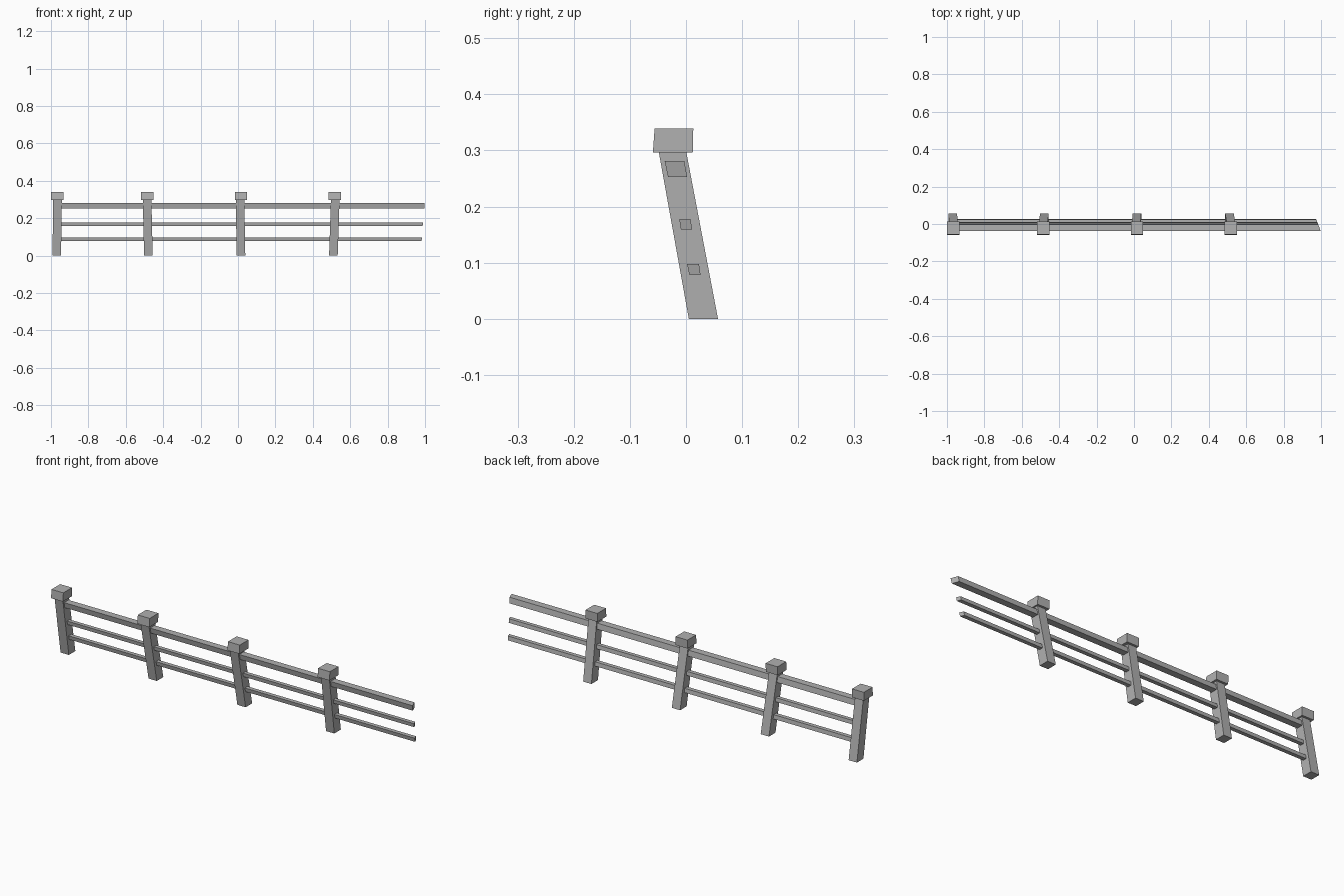
import bpy
import bmesh

default_cube = bpy.data.objects.get("Cube")
if default_cube:
    bpy.data.objects.remove(default_cube, do_unlink=True)

# Weathered grey, shared by every part
grey = bpy.data.materials.new("weathered_grey")
grey.use_nodes = True
colour = (0.44, 0.44, 0.44, 1)
grey.diffuse_color = colour
grey.node_tree.nodes["Principled BSDF"].inputs["Base Color"].default_value = colour


def leaning_block(name, z_range, x_ranges, y_ranges, end_cut=None):
    """Six-sided block whose bottom and top rectangles may differ.

    end_cut(y) gives the +x limit when the end is sawn at an angle."""
    bm = bmesh.new()
    bmesh.ops.create_cube(bm, size=1)
    for v in bm.verts:
        level = int(v.co.z > 0)
        right, back = int(v.co.x > 0), int(v.co.y > 0)
        y = y_ranges[level][back]
        x = x_ranges[level][right]
        if end_cut and right:
            x = end_cut(y)
        v.co = (x, y, z_range[level])
    mesh = bpy.data.meshes.new(name)
    bm.to_mesh(mesh)
    bm.free()
    mesh.materials.append(grey)
    obj = bpy.data.objects.new(name, mesh)
    bpy.context.collection.objects.link(obj)
    return obj


# Posts lean forward and slightly sideways: centre x at foot, head and cap
posts = [(-0.969, -0.965, -0.967),
         (-0.479, -0.486, -0.486),
         (0.016, 0.011, 0.016),
         (0.510, 0.520, 0.518)]
HALF_POST, HALF_CAP = 0.023, 0.033

for i, (foot, head, cap) in enumerate(posts, 1):
    leaning_block(f"post_{i}", (0, 0.3),
                  [(c - HALF_POST, c + HALF_POST) for c in (foot, head)],
                  [(0.005, 0.057), (-0.049, 0.0)])
    cap_x = (cap - HALF_CAP, cap + HALF_CAP)
    leaning_block(f"post_cap_{i}", (0.296, 0.339), [cap_x, cap_x],
                  [(-0.059, 0.012), (-0.056, 0.013)])


# Rails run from inside the first post to an angled free end
def sawn_end(y):
    return 0.984 - 0.38 * y


rails = [("bottom_rail", (0.078, 0.098), [(0.006, 0.026), (0.002, 0.023)]),
         ("middle_rail", (0.159, 0.178), [(-0.009, 0.011), (-0.012, 0.008)]),
         ("top_rail", (0.253, 0.281), [(-0.032, 0.002), (-0.038, -0.003)])]

for name, z_range, y_ranges in rails:
    leaning_block(name, z_range, [(-0.965, 1)] * 2, y_ranges, sawn_end)
